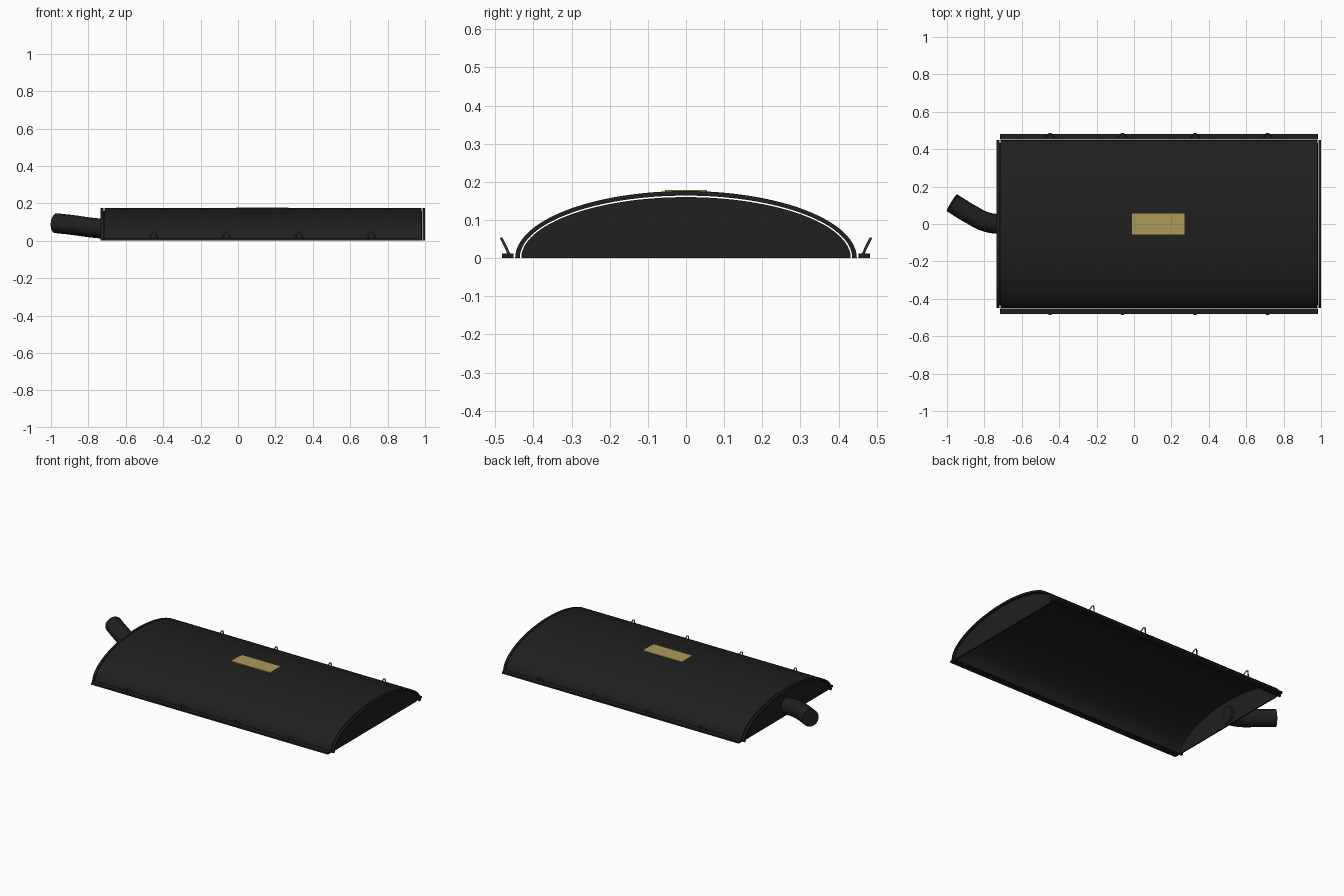
import bpy, bmesh, math
from mathutils import Vector

if "Cube" in bpy.data.objects:
    bpy.data.objects.remove(bpy.data.objects["Cube"])


def material(name, color):
    m = bpy.data.materials.new(name)
    m.diffuse_color = (*color, 1)
    m.use_nodes = True
    m.node_tree.nodes["Principled BSDF"].inputs["Base Color"].default_value = m.diffuse_color
    return m


BLACK = material("black_fabric", (0.014, 0.014, 0.014))
TAN = material("tan_patch", (0.42, 0.32, 0.10))
GREY = material("dark_metal", (0.09, 0.09, 0.09))
MID = 0.133          # centre of the cover along x
HALF = 0.85          # half length of the cover


def finish(ob, mat, smooth=True):
    ob.data.materials.append(mat)
    if smooth:
        bpy.ops.object.select_all(action='DESELECT')
        ob.select_set(True)
        bpy.context.view_layer.objects.active = ob
        bpy.ops.object.shade_smooth_by_angle(angle=math.radians(35))
    return ob


def half_ellipse(a, b, n=64):
    return [(a * math.cos(math.pi * i / n), b * math.sin(math.pi * i / n)) for i in range(n + 1)]


def extrude_x(name, outline, x0, x1, mat):
    """Extrude a closed (y, z) outline along x."""
    bm = bmesh.new()
    face = bm.faces.new([bm.verts.new((x0, y, z)) for y, z in outline])
    out = bmesh.ops.extrude_face_region(bm, geom=[face])
    bmesh.ops.translate(bm, vec=(x1 - x0, 0, 0),
                        verts=[v for v in out["geom"] if isinstance(v, bmesh.types.BMVert)])
    bmesh.ops.recalc_face_normals(bm, faces=bm.faces)
    me = bpy.data.meshes.new(name)
    bm.to_mesh(me)
    bm.free()
    ob = bpy.data.objects.new(name, me)
    bpy.context.collection.objects.link(ob)
    return finish(ob, mat)


def box(name, lo, hi, mat):
    lo, hi = Vector(lo), Vector(hi)
    bpy.ops.mesh.primitive_cube_add(size=1, location=(lo + hi) / 2)
    ob = bpy.context.object
    ob.name = name
    ob.scale = hi - lo
    return finish(ob, mat, False)


def tube(name, points, radius, mat, sides=4, res=8):
    """Smooth capped tube through a few points."""
    cu = bpy.data.curves.new(name, 'CURVE')
    cu.dimensions = '3D'
    cu.bevel_depth = radius
    cu.bevel_resolution = sides
    cu.resolution_u = res
    cu.use_fill_caps = True
    sp = cu.splines.new('BEZIER')
    sp.bezier_points.add(len(points) - 1)
    for bp, p in zip(sp.bezier_points, points):
        bp.co = p
        bp.handle_left_type = bp.handle_right_type = 'AUTO'
    ob = bpy.data.objects.new(name, cu)
    bpy.context.collection.objects.link(ob)
    bpy.ops.object.select_all(action='DESELECT')
    ob.select_set(True)
    bpy.context.view_layer.objects.active = ob
    bpy.ops.object.convert(target='MESH')
    return finish(bpy.context.object, mat)


# Domed shell, open underneath
band = half_ellipse(0.448, 0.176) + half_ellipse(0.436, 0.164)[::-1]
extrude_x("dome_shell", band, MID - HALF + 0.002, MID + HALF - 0.002, BLACK)

# End rims and end panels
for side, s in (("left", -1), ("right", 1)):
    extrude_x(side + "_rim", band, MID + s * (HALF + 0.003), MID + s * (HALF + 0.017), BLACK)
    extrude_x(side + "_end_panel", half_ellipse(0.432, 0.160),
              MID + s * (HALF - 0.006), MID + s * (HALF + 0.002), BLACK)

# Edge flanges with tie-down loops leaning outward
for side, s in (("front", -1), ("back", 1)):
    y0, y1 = sorted((s * 0.452, s * 0.482))
    box(side + "_flange", (MID - HALF, y0, 0), (MID + HALF, y1, 0.012), BLACK)
    for i in range(4):
        x = -0.45 + 0.388 * i
        loop = [(x + dx, s * y, z) for dx, y, z in (
            (-0.022, 0.464, 0.010), (-0.011, 0.477, 0.038), (0, 0.484, 0.051),
            (0.011, 0.477, 0.038), (0.022, 0.464, 0.010))]
        tube(f"{side}_tie_loop_{i + 1}", loop, 0.0035, GREY, 2, 5)

# Bent hose stub on the left end
tube("hose", [(-0.70, -0.003, 0.062), (-0.79, 0.011, 0.071),
              (-0.875, 0.053, 0.083), (-0.974, 0.114, 0.094)], 0.053, BLACK, 8, 10)

# Label patch on top
box("label_patch", (-0.01, -0.055, 0.171), (0.27, 0.055, 0.179), TAN)
